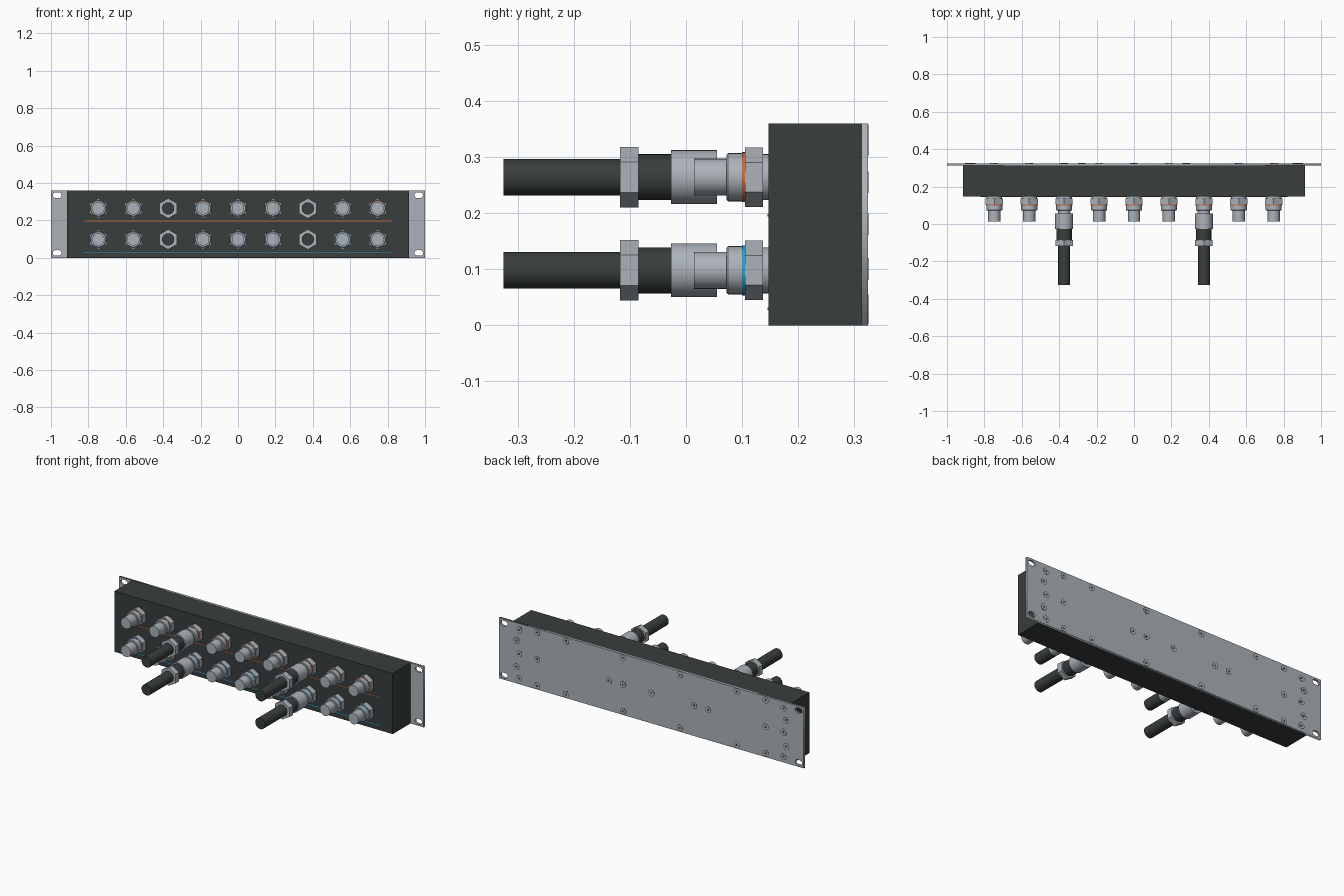
import bpy, bmesh, math
from mathutils import Matrix, Vector

cube = bpy.data.objects.get("Cube")
if cube:
    bpy.data.objects.remove(cube, do_unlink=True)


def material(name, rgb):
    m = bpy.data.materials.new(name)
    m.use_nodes = True
    m.diffuse_color = (*rgb, 1)
    m.node_tree.nodes["Principled BSDF"].inputs["Base Color"].default_value = (*rgb, 1)
    return m


DARK = material("charcoal", (0.04, 0.048, 0.046))
SILVER = material("silver grey", (0.41, 0.45, 0.49))
ORANGE = material("orange", (0.65, 0.15, 0.05))
BLUE = material("blue", (0.03, 0.36, 0.62))


def place(name, mesh, loc=(0, 0, 0)):
    ob = bpy.data.objects.new(name, mesh)
    ob.location = loc
    bpy.context.collection.objects.link(ob)
    return ob


def finish(bm, name, mat, smooth=True):
    bmesh.ops.recalc_face_normals(bm, faces=bm.faces)
    me = bpy.data.meshes.new(name)
    bm.to_mesh(me)
    bm.free()
    me.materials.append(mat)
    if smooth:
        me.shade_smooth()
        me.set_sharp_from_angle(angle=math.radians(30))
    return me


def box(name, x0, x1, y0, y1, z0, z1, mat):
    bm = bmesh.new()
    bmesh.ops.create_cube(bm, size=1)
    bmesh.ops.scale(bm, vec=(x1 - x0, y1 - y0, z1 - z0), verts=bm.verts)
    me = finish(bm, name, mat, False)
    return place(name, me, ((x0 + x1) / 2, (y0 + y1) / 2, (z0 + z1) / 2))


def rod(name, y0, y1, radius, mat, sides=32, chamfer=0.0):
    """Round or hexagonal bar lying along y; the chamfer is on the front rim."""
    bm = bmesh.new()
    bmesh.ops.create_cone(bm, cap_ends=True, segments=sides, radius1=radius,
                          radius2=radius, depth=y1 - y0)
    bmesh.ops.rotate(bm, verts=bm.verts, matrix=Matrix.Rotation(math.pi / 2, 3, "X"))
    bmesh.ops.translate(bm, verts=bm.verts, vec=(0, (y0 + y1) / 2, 0))
    if chamfer:
        mid = (y0 + y1) / 2
        rim = [e for e in bm.edges if all(v.co.y < mid for v in e.verts)]
        bmesh.ops.bevel(bm, geom=rim, offset=chamfer, segments=1, affect="EDGES")
    return finish(bm, name, mat, sides > 6)


# Rack plate with four mounting slots
HEIGHT = 0.36
curve = bpy.data.curves.new("rack_plate", "CURVE")
curve.dimensions = "2D"
curve.fill_mode = "BOTH"
curve.extrude = 0.006


def outline(points):
    sp = curve.splines.new("POLY")
    sp.points.add(len(points) - 1)
    for p, (x, z) in zip(sp.points, points):
        p.co = (x, z, 0, 1)
    sp.use_cyclic_u = True


outline([(-1, 0), (1, 0), (1, HEIGHT), (-1, HEIGHT)])
for cx in (-0.967, 0.967):
    for cz in (0.026, HEIGHT - 0.026):
        slot = []
        for i in range(24):
            a = 2 * math.pi * (i + 0.5) / 24
            shift = math.copysign(0.008, math.cos(a))
            slot.append((cx + shift + 0.015 * math.cos(a), cz + 0.015 * math.sin(a)))
        outline(slot)
plate = place("rack_plate", curve, (0, 0.3185, 0))
plate.rotation_euler.x = math.pi / 2
curve.materials.append(SILVER)
bpy.context.view_layer.objects.active = plate
plate.select_set(True)
bpy.ops.object.convert(target="MESH")
plate.select_set(False)

# Housing and painted row stripes
box("housing", -0.913, 0.913, 0.147, 0.3125, 0, HEIGHT, DARK)
box("upper_stripe", -0.82, 0.82, 0.1455, 0.148, 0.194, 0.198, ORANGE)
box("lower_stripe", -0.82, 0.82, 0.1455, 0.148, 0.027, 0.032, BLUE)

# Shared connector parts
connector = {
    "connector_washer": rod("connector_washer", 0.137, 0.148, 0.041, SILVER),
    "connector_nut": rod("connector_nut", 0.105, 0.137, 0.053, SILVER, 6),
    "connector_collar": rod("connector_collar", 0.072, 0.101, 0.043, SILVER, chamfer=0.003),
    "connector_tip": rod("connector_tip", 0.014, 0.073, 0.033, SILVER),
}
plug = {
    "plug_sleeve": rod("plug_sleeve", -0.027, 0.055, 0.048, SILVER),
    "plug_body": rod("plug_body", -0.086, -0.026, 0.041, DARK),
    "plug_nut": rod("plug_nut", -0.118, -0.085, 0.054, SILVER, 6),
    "cable": rod("cable", -0.325, -0.117, 0.0325, DARK),
}

# Two rows of nine connectors, with cables plugged into two columns
for row, z, mat in (("upper", 0.264, ORANGE), ("lower", 0.098, BLUE)):
    ring = rod(row + "_ring", 0.100, 0.106, 0.0445, mat)
    for i in range(-4, 5):
        parts = dict(connector)
        parts["ring"] = ring
        if abs(i) == 2:
            parts.update(plug)
        for name, me in parts.items():
            place(f"{row}_{name}_{i + 5}", me, (i * 0.1867, 0, z))

# Plate screws: flat heads with dark sockets
head = rod("screw_head", 0.322, 0.3253, 0.017, SILVER, 20)
rim = rod("screw_rim", 0.322, 0.3249, 0.0195, DARK, 20)
socket = rod("screw_socket", 0.322, 0.3256, 0.007, DARK, 6)
spots = []
for s in (-1, 1):
    spots += [(s * 0.868, z) for z in (0.035, 0.18, 0.322)]
    spots += [(s * 0.885, z) for z in (0.1, 0.255)]
    spots += [(s * x, z) for x in (0.187, 0.56, 0.75) for z in (0.022, 0.338)]
    spots.append((s * 0.75, 0.18))
spots += [(x, 0.18) for x in (0.28, 0.187, 0, -0.28, -0.373)]
for n, (x, z) in enumerate(spots):
    for name, me in (("head", head), ("rim", rim), ("socket", socket)):
        place(f"screw_{name}_{n + 1}", me, (x, 0, z))
